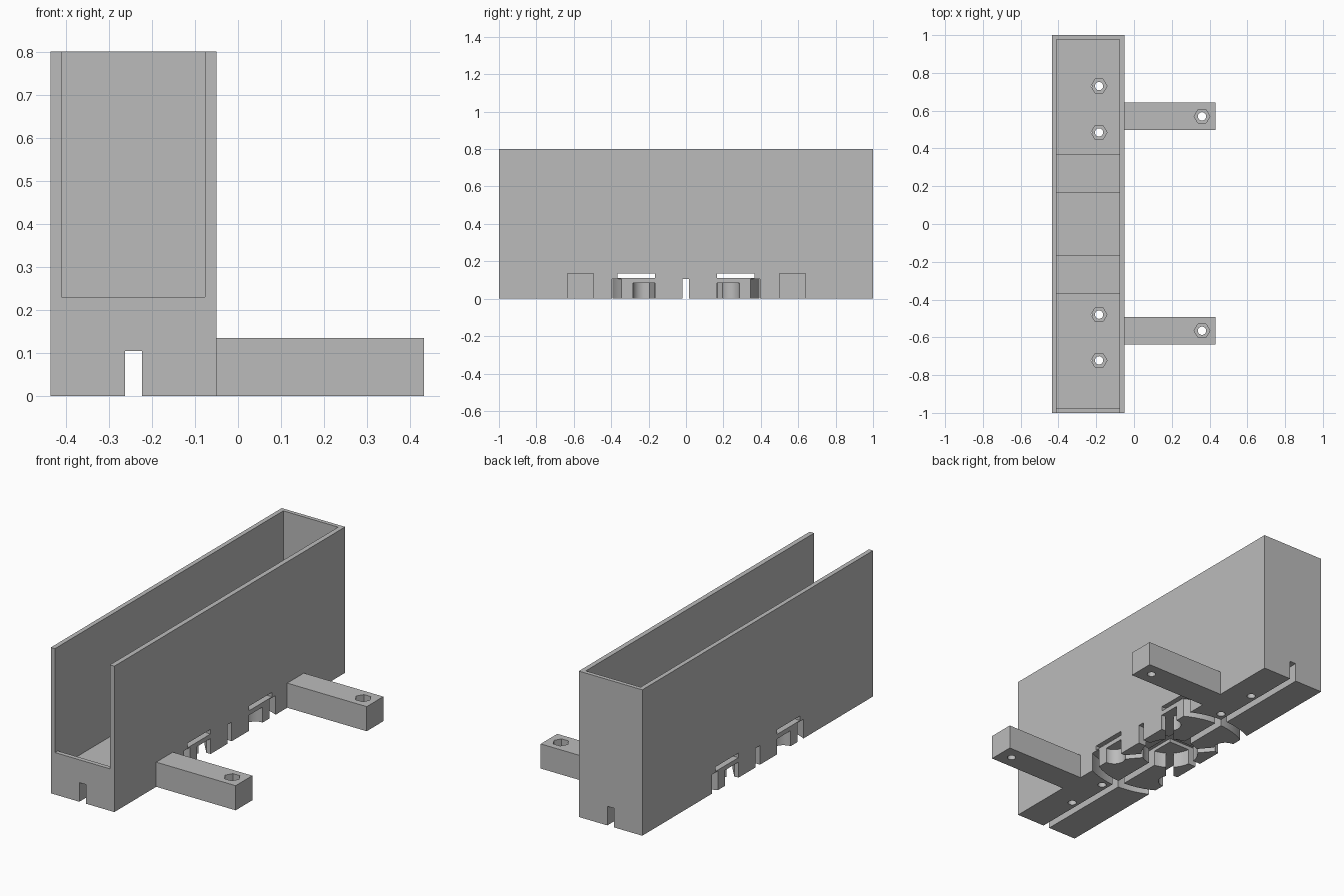
import bpy, bmesh, math
from mathutils import Matrix, Vector

cube = bpy.data.objects.get("Cube")
if cube:
    bpy.data.objects.remove(cube, do_unlink=True)

grey = bpy.data.materials.new("plain grey")
grey.use_nodes = True
COLOUR = (0.5, 0.5, 0.5, 1)
grey.diffuse_color = COLOUR
grey.node_tree.nodes["Principled BSDF"].inputs["Base Color"].default_value = COLOUR


def finish(name, bm):
    bmesh.ops.recalc_face_normals(bm, faces=bm.faces)
    mesh = bpy.data.meshes.new(name)
    bm.to_mesh(mesh)
    bm.free()
    mesh.materials.append(grey)
    obj = bpy.data.objects.new(name, mesh)
    bpy.context.collection.objects.link(obj)
    return obj


def box(name, x, y, z, turn=0):
    lo, hi = Vector((x[0], y[0], z[0])), Vector((x[1], y[1], z[1]))
    bm = bmesh.new()
    bmesh.ops.create_cube(bm, size=1, matrix=Matrix.Translation((lo + hi) / 2)
                          @ Matrix.Rotation(turn, 4, 'Z') @ Matrix.Diagonal((*(hi - lo), 1)))
    return finish(name, bm)


def cylinder(name, x, y, z, radius, sides=32):
    bm = bmesh.new()
    bmesh.ops.create_cone(bm, cap_ends=True, segments=sides, radius1=radius, radius2=radius,
                          depth=z[1] - z[0],
                          matrix=Matrix.Translation((x, y, sum(z) / 2))
                          @ Matrix.Rotation(math.pi / 6, 4, 'Z'))
    return finish(name, bm)


def ring(name, x, y, z, inner, outer):
    bm = bmesh.new()
    pts = [(inner, z[0]), (outer, z[0]), (outer, z[1]), (inner, z[1])]
    verts = [bm.verts.new((x + r, y, h)) for r, h in pts]
    edges = [bm.edges.new((verts[i], verts[i - 1])) for i in range(4)]
    bmesh.ops.spin(bm, geom=verts + edges, cent=(x, y, 0), axis=(0, 0, 1),
                   angle=math.tau, steps=72)
    bmesh.ops.remove_doubles(bm, verts=bm.verts, dist=1e-4)
    return finish(name, bm)


def cut(target, cutter):
    mod = target.modifiers.new("cut", 'BOOLEAN')
    mod.operation, mod.solver, mod.object = 'DIFFERENCE', 'EXACT', cutter
    bpy.context.view_layer.objects.active = target
    bpy.ops.object.modifier_apply(modifier=mod.name)
    bpy.data.objects.remove(cutter, do_unlink=True)


def bolt_hole(target, x, y, hex_z, top):
    cut(target, cylinder("bolt_cutter", x, y, (-.1, top), .022, 24))
    cut(target, cylinder("nut_cutter", x, y, (hex_z, top), .042, 6))


LEFT, RIGHT, FLOOR, SLOT = -.435, -.05, .135, .105
MID = (LEFT + RIGHT) / 2

# Tray body with an open, low front lip
tray = box("tray_body", (LEFT, RIGHT), (-1, 1), (0, .8))
cut(tray, box("cavity", (-.41, -.077), (-.976, .978), (FLOOR, 1)))
cut(tray, box("front_opening", (-.41, -.077), (-1.1, -.9), (.23, 1)))

# Strap recesses passing through both side walls
for s in (-1, 1):
    cut(tray, box("strap", (-.6, .1), sorted((s * .167, s * .367)), (.11, FLOOR)))

# Underside channels: lengthwise, crosswise and ring
cut(tray, box("long_channel", (-.262, -.223), (-1.1, 1.1), (-.1, SLOT)))
cut(tray, box("cross_channel", (-.6, .1), (-.02, .017), (-.1, SLOT)))
cut(tray, ring("ring_channel", MID, 0, (-.1, SLOT), .394, .441))

# Central pocket, four side pockets and their diagonal links
cut(tray, cylinder("centre_pocket", MID, 0, (-.1, .085), .147, 48))
for sx in (-1, 1):
    for sy in (-1, 1):
        px, py = sx * .19, sy * .225
        cut(tray, cylinder("side_pocket", MID + px, py, (-.1, .085), .06))
        cx, cy = MID + px / 2, py / 2
        cut(tray, box("link", (cx - .1, cx + .1), (cy - .02, cy + .02), (-.1, .085),
                      math.atan2(py, px)))

# Bolt holes in the tray floor
for y in (-.722, -.48, .485, .73):
    bolt_hole(tray, -.185, y, .08, .3)

# Mounting arms with nut recesses
arms = []
for name, y in (("front_arm", -.565), ("back_arm", .57)):
    arm = box(name, (RIGHT, .432), (y - .072, y + .072), (0, FLOOR))
    bolt_hole(arm, .36, y, .07, .3)
    arms.append(arm)

# Smooth the round walls, keep corners crisp
bpy.ops.object.select_all(action='DESELECT')
for obj in [tray] + arms:
    obj.select_set(True)
bpy.context.view_layer.objects.active = tray
bpy.ops.object.shade_smooth_by_angle(angle=math.radians(25))
